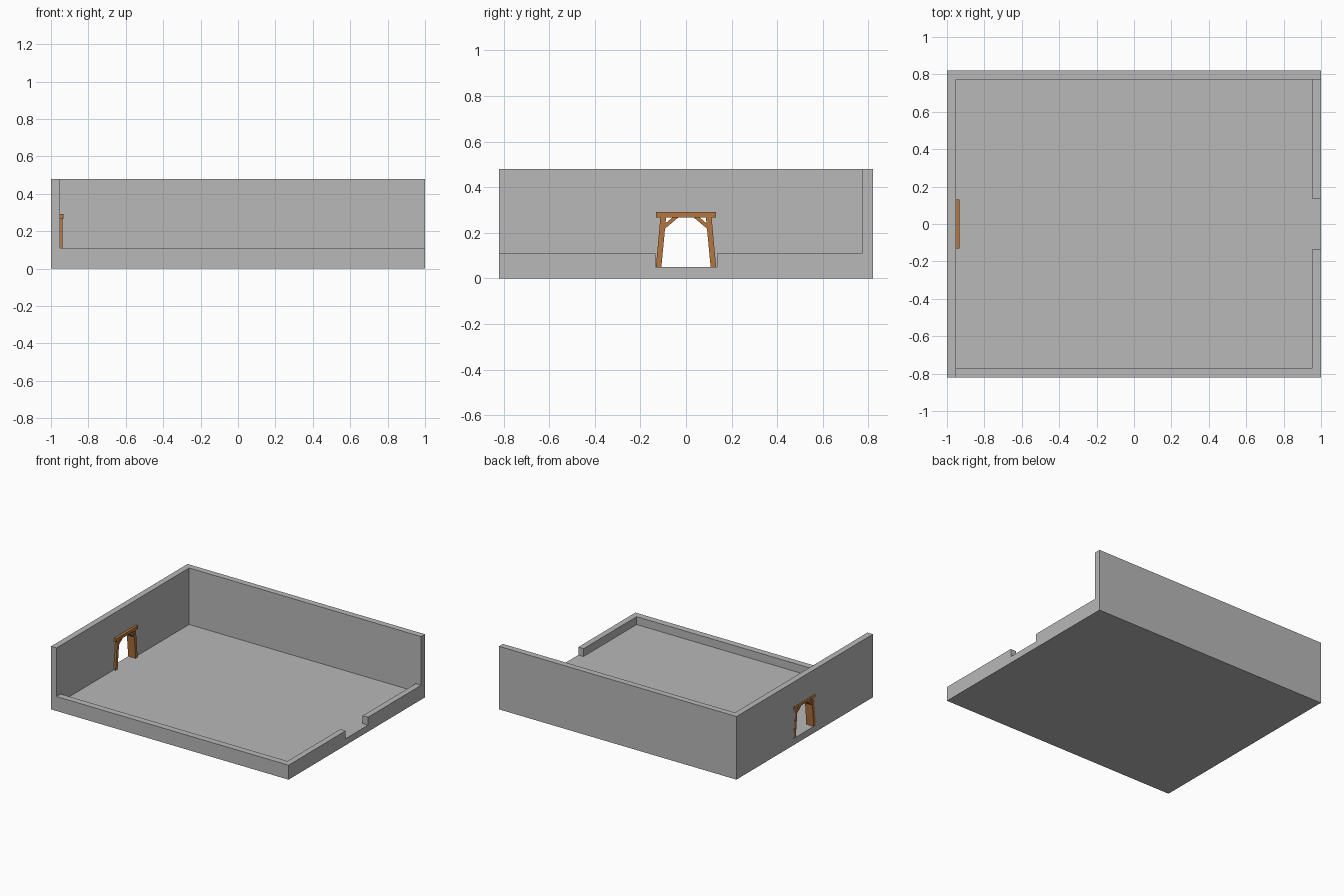
import bpy, bmesh

if "Cube" in bpy.data.objects:
    bpy.data.objects.remove(bpy.data.objects["Cube"])


def prism(name, profile, x0, x1):
    """Extrude a (y, z) outline along x."""
    bm = bmesh.new()
    face = bm.faces.new([bm.verts.new((x0, y, z)) for y, z in profile])
    top = bmesh.ops.extrude_face_region(bm, geom=[face])["geom"]
    bmesh.ops.translate(bm, vec=(x1 - x0, 0, 0),
                        verts=[v for v in top if isinstance(v, bmesh.types.BMVert)])
    bmesh.ops.recalc_face_normals(bm, faces=bm.faces)
    mesh = bpy.data.meshes.new(name)
    bm.to_mesh(mesh)
    bm.free()
    obj = bpy.data.objects.new(name, mesh)
    bpy.context.collection.objects.link(obj)
    return obj


def box(name, x, y, z):
    return prism(name, [(y[0], z[0]), (y[1], z[0]), (y[1], z[1]), (y[0], z[1])], *x)


def carve(target, cutter):
    mod = target.modifiers.new("cut", "BOOLEAN")
    mod.operation = "DIFFERENCE"
    mod.solver = "EXACT"
    mod.object = cutter
    bpy.context.view_layer.objects.active = target
    bpy.ops.object.modifier_apply(modifier=mod.name)
    bpy.data.objects.remove(cutter)


def material(name, rgb):
    mat = bpy.data.materials.new(name)
    mat.diffuse_color = (*rgb, 1)
    mat.use_nodes = True
    mat.node_tree.nodes["Principled BSDF"].inputs["Base Color"].default_value = mat.diffuse_color
    return mat


FLOOR, RIM, TOP = 0.05, 0.11, 0.48
OUTER, INNER = -0.999, -0.953   # faces of the left wall

# Room shell: solid block with the interior, low walls and openings carved out
room = box("room_shell", (OUTER, 1), (-0.82, 0.82), (0, TOP))
carve(room, box("above_low_walls", (INNER, 1.1), (-0.9, 0.773), (RIM, 0.6)))
carve(room, box("interior", (INNER, 0.955), (-0.77, 0.773), (FLOOR, 0.3)))
carve(room, box("entrance_gap", (0.9, 1.1), (-0.133, 0.135), (FLOOR, 0.3)))
carve(room, prism("doorway", [(-0.122, FLOOR), (0.122, FLOOR), (0.1, 0.28), (-0.1, 0.28)],
                  -1.1, -0.9))
room.data.materials.clear()
room.data.materials.append(material("stone", (0.48, 0.48, 0.48)))

# Timber door frame passing through the left wall
wood = material("wood", (0.46, 0.18, 0.05))
parts = [box("door_lintel", (-1, -0.933), (-0.132, 0.132), (0.268, 0.291))]
post = [(0.132, FLOOR), (0.108, FLOOR), (0.087, 0.27), (0.112, 0.27)]
brace = [(0.096, 0.215), (0.03, 0.27), (0.056, 0.27), (0.096, 0.237)]
for side, s in (("left", -1), ("right", 1)):
    parts.append(prism(f"door_post_{side}", [(s * y, z) for y, z in post], -1, -0.938))
    parts.append(prism(f"door_brace_{side}", [(s * y, z) for y, z in brace], -0.996, -0.942))
for p in parts:
    p.data.materials.append(wood)
